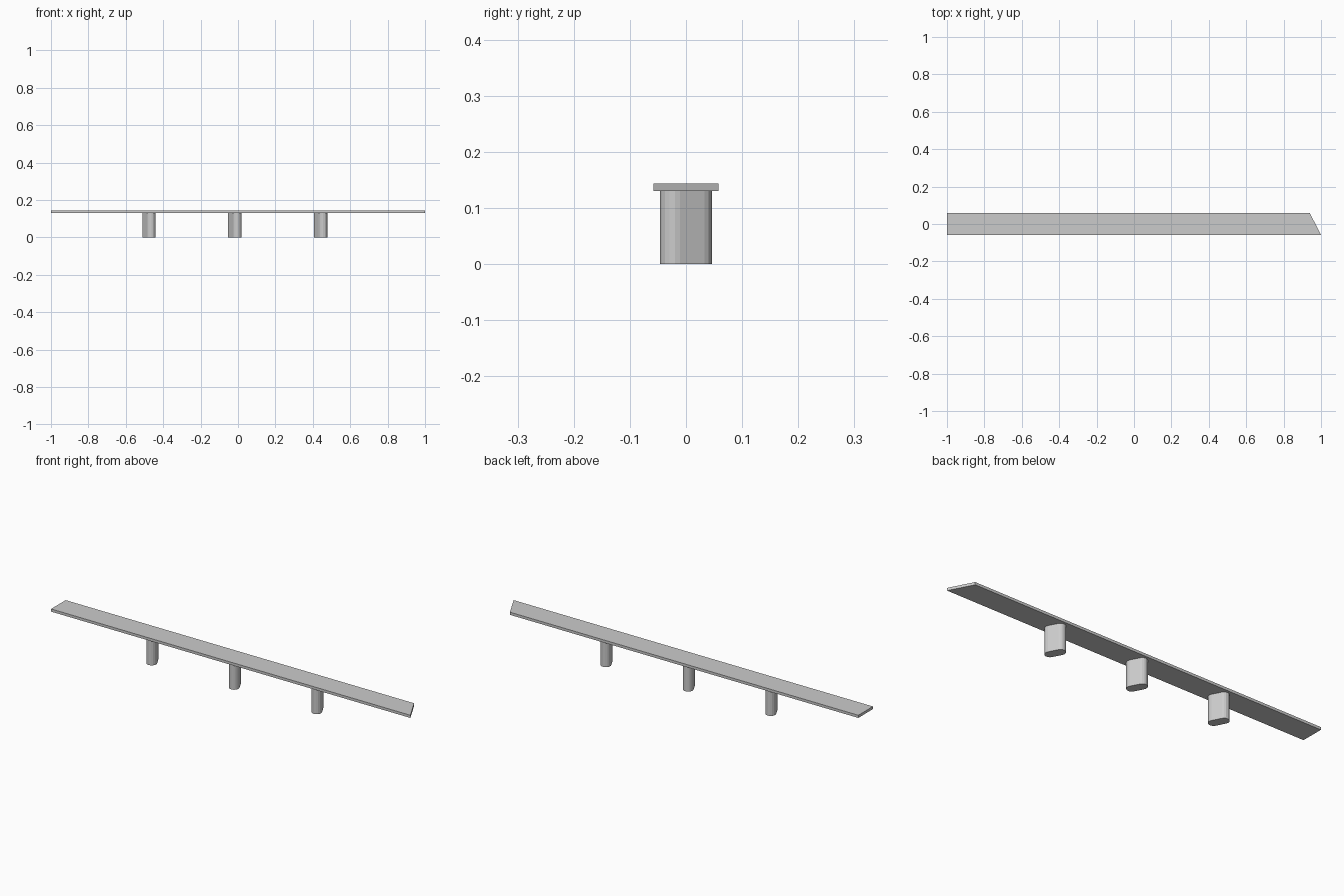
import bpy, math

if "Cube" in bpy.data.objects:
    bpy.data.objects.remove(bpy.data.objects["Cube"])


def prism(name, outline, z0, z1):
    n = len(outline)
    verts = [(x, y, z) for z in (z0, z1) for x, y in outline]
    faces = [list(range(n))[::-1], list(range(n, 2 * n))]
    faces += [[i, (i + 1) % n, n + (i + 1) % n, n + i] for i in range(n)]
    mesh = bpy.data.meshes.new(name)
    mesh.from_pydata(verts, [], faces)
    obj = bpy.data.objects.new(name, mesh)
    bpy.context.collection.objects.link(obj)
    return obj


def pier_outline(cx, half_len=0.0244, r=0.0243, skew=math.radians(27.3), steps=8):
    # Rounded-end pier, turned parallel to the slanted deck end
    pts = []
    for side in (1, -1):
        for i in range(steps + 1):
            a = math.pi * i / steps
            u, v = side * r * math.cos(a), side * (half_len + r * math.sin(a))
            pts.append((cx + u * math.cos(skew) - v * math.sin(skew),
                        u * math.sin(skew) + v * math.cos(skew)))
    return pts


# Deck slab: square left end, slanted right end
prism("deck", [(-1, -0.058), (1, -0.058), (0.94, 0.058), (-1, 0.058)], 0.13, 0.1435)

# Three piers
for i, cx in enumerate((-0.476, -0.017, 0.442)):
    prism(f"pier_{i + 1}", pier_outline(cx), 0, 0.13)
